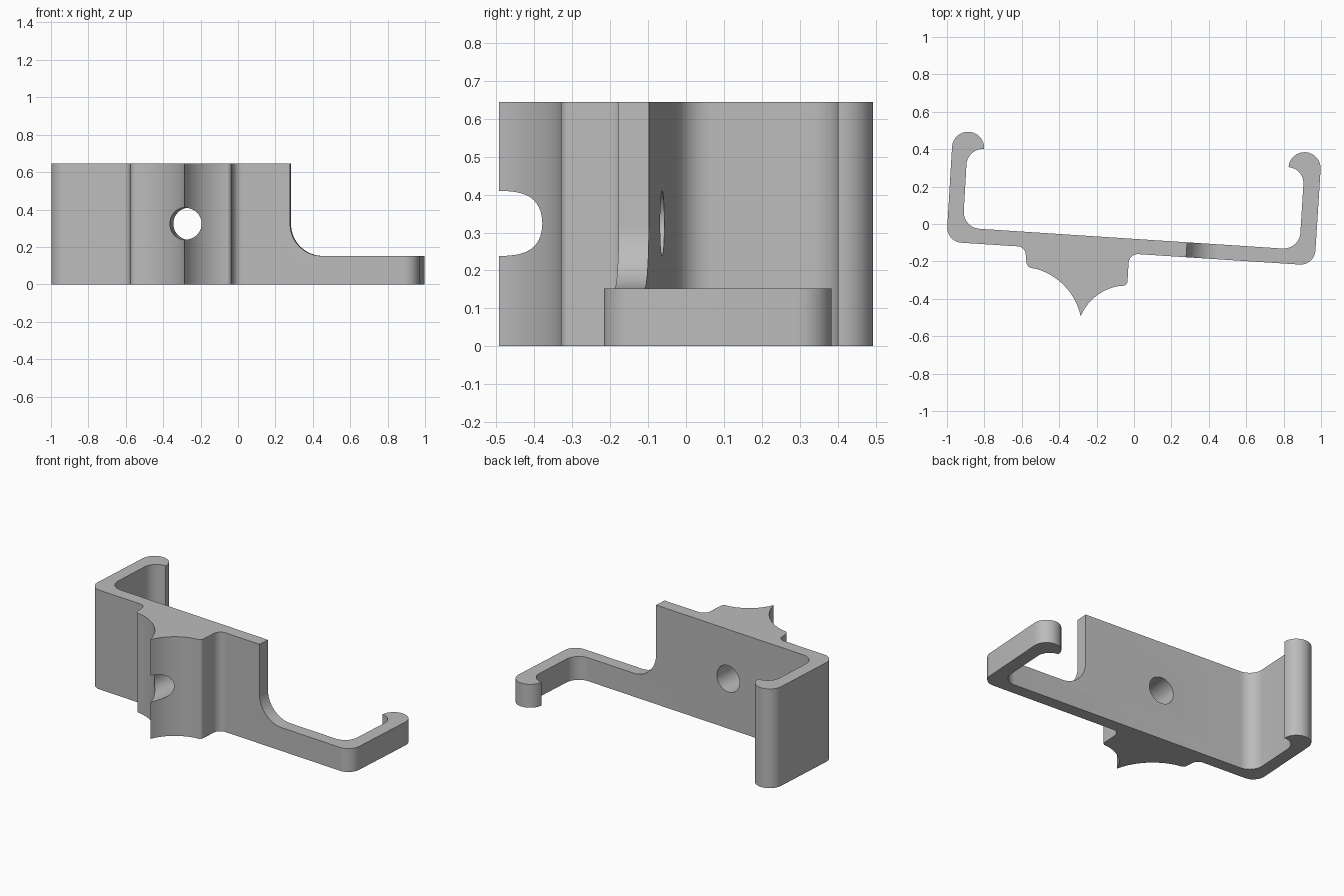
import bpy, bmesh
from math import sin, cos, radians, atan, pi
from mathutils import Vector

if "Cube" in bpy.data.objects:
    bpy.data.objects.remove(bpy.data.objects["Cube"])

TILT = radians(-3.7)
HEIGHT = 0.645


def arc(cx, cy, r, a0, a1, n=16):
    """Points on a circle, given angles in degrees."""
    angles = [radians(a0 + (a1 - a0) * i / n) for i in range(n + 1)]
    return [(cx + r * cos(a), cy + r * sin(a), 0) for a in angles]


def bowed(p, q, sag, n=14):
    """Circular arc from p to q that bows to the left by sag."""
    p, q = Vector(p), Vector(q)
    chord = q - p
    half = 2 * atan(2 * sag / chord.length)
    side = Vector((-chord.y, chord.x)).normalized()
    r = chord.length / (2 * sin(half))
    centre = (p + q) / 2 - side * r * cos(half)
    pts = []
    for i in range(n + 1):
        t = half * (1 - 2 * i / n)
        v = centre + side * r * cos(t) - chord.normalized() * r * sin(t)
        pts.append((v.x, v.y, 0))
    return pts


def rounded(corners, n=10):
    """Outline from (x, y, fillet radius) corners."""
    out = []
    for i, (x, y, r) in enumerate(corners):
        p = Vector((x, y))
        if r == 0:
            out.append(p)
            continue
        a = (Vector(corners[i - 1][:2]) - p).normalized()
        b = (Vector(corners[(i + 1) % len(corners)][:2]) - p).normalized()
        half = a.angle(b) / 2
        mid = (a + b).normalized()
        centre = p + mid * r / sin(half)
        sweep = pi / 2 - half
        side = (a - mid * a.dot(mid)).normalized()
        for k in range(n + 1):
            t = sweep * (1 - 2 * k / n)
            out.append(centre + (-mid * cos(t) + side * sin(t)) * r)
    return out


def prism(name, outline, place, shift):
    """Extrude an outline placed in space by the place function."""
    bm = bmesh.new()
    face = bm.faces.new([bm.verts.new(place(p)) for p in outline])
    moved = bmesh.ops.extrude_face_region(bm, geom=[face])["geom"]
    bmesh.ops.translate(bm, vec=shift,
                        verts=[v for v in moved if isinstance(v, bmesh.types.BMVert)])
    bmesh.ops.recalc_face_normals(bm, faces=bm.faces)
    mesh = bpy.data.meshes.new(name)
    bm.to_mesh(mesh)
    bm.free()
    obj = bpy.data.objects.new(name, mesh)
    bpy.context.collection.objects.link(obj)
    return obj


# Bracket outline: back plate, pointed front cradle, two hooked arms
tip = (-0.285, -0.493)
corners = [(-1.003, -0.095, 0.08), (-0.582, -0.122, 0.045), (-0.573, -0.233, 0.035)]
corners += bowed((-0.53, -0.238), tip, 0.05)
corners += bowed(tip, (-0.075, -0.331), 0.035)[1:]
corners += [(-0.036, -0.329, 0.025), (-0.026, -0.158, 0.05), (0.965, -0.222, 0.08)]
corners += arc(0.912, 0.298, 0.086, -4, 176)
corners += arc(0.82, 0.218, 0.086, 86, -4)[1:]
corners += [(0.884, -0.137, 0.09), (-0.915, -0.02, 0.09)]
corners += arc(-0.808, 0.313, 0.088, 176, 86)
corners += arc(-0.887, 0.407, 0.086, -4, 176)[1:]
bracket = prism("hooked_bracket", rounded(corners), lambda p: (p.x, p.y, 0), (0, 0, HEIGHT))

# Cutter that lowers the left side to a thin strip
step = rounded([(0, 0.152, 0.17), (1.2, 0.152, 0), (1.2, 0.9, 0), (0, 0.9, 0)], 20)
step_cutter = prism("step_cutter", step, lambda p: (p.x, -0.6, p.y), (0, 1.6, 0))
step_cutter.location = (0.281, -0.14, 0)

# Cutter for the screw hole
hole = [Vector(p[:2]) for p in arc(0, 0, 0.086, 0, 360, 48)[:-1]]
hole_cutter = prism("hole_cutter", hole, lambda p: (p.x, -0.6, p.y), (0, 1.2, 0))
hole_cutter.location = (-0.272, -0.25, 0.324)

for cutter in (step_cutter, hole_cutter):
    cutter.rotation_euler.z = TILT
    cutter.hide_render = True
    cutter.hide_set(True)
    mod = bracket.modifiers.new(cutter.name, "BOOLEAN")
    mod.operation = "DIFFERENCE"
    mod.solver = "EXACT"
    mod.object = cutter

# Apply the cuts and drop the cutters
bpy.context.view_layer.objects.active = bracket
bracket.select_set(True)
for mod in list(bracket.modifiers):
    bpy.ops.object.modifier_apply(modifier=mod.name)
for cutter in (step_cutter, hole_cutter):
    bpy.data.objects.remove(cutter)

# Plain grey finish
grey = bpy.data.materials.new("plain_grey")
grey.use_nodes = True
colour = (0.5, 0.5, 0.5, 1)
grey.diffuse_color = colour
grey.node_tree.nodes["Principled BSDF"].inputs["Base Color"].default_value = colour
bracket.data.materials.clear()
bracket.data.materials.append(grey)
bpy.ops.object.shade_smooth_by_angle(angle=radians(30))
